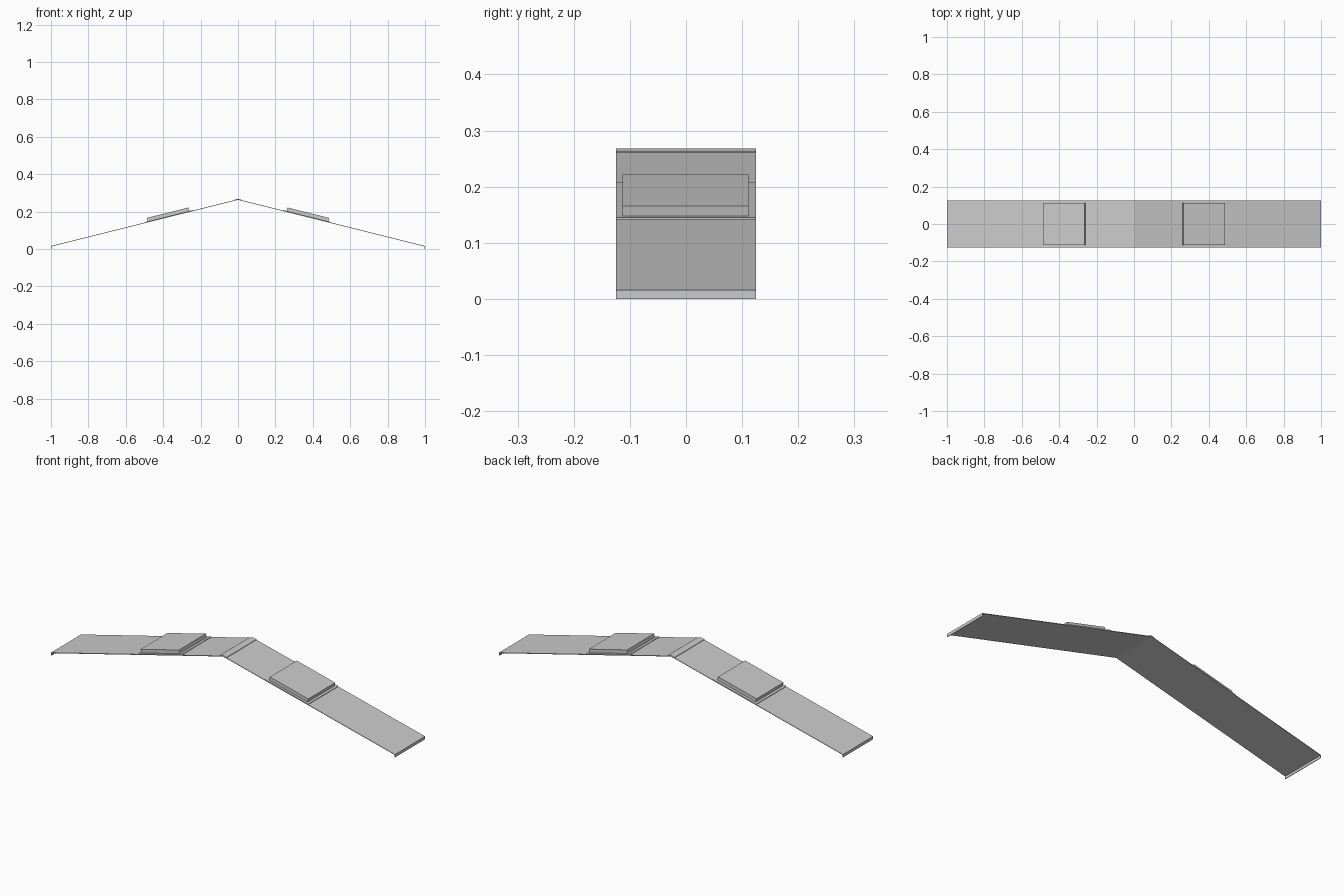
import bpy, bmesh

if "Cube" in bpy.data.objects:
    bpy.data.objects.remove(bpy.data.objects["Cube"])

W = 0.125          # half depth of the roof
PEAK = 0.2655      # top of sheet at ridge
SLOPE = 0.25


def top(x):
    return PEAK - SLOPE * abs(x)


def extrude(name, profile, y0, y1):
    """Closed x-z profile swept along y."""
    bm = bmesh.new()
    a = [bm.verts.new((x, y0, z)) for x, z in profile]
    b = [bm.verts.new((x, y1, z)) for x, z in profile]
    n = len(a)
    bm.faces.new(a)
    bm.faces.new(b[::-1])
    for i in range(n):
        j = (i + 1) % n
        bm.faces.new((a[i], b[i], b[j], a[j]))
    bmesh.ops.recalc_face_normals(bm, faces=bm.faces)
    me = bpy.data.meshes.new(name)
    bm.to_mesh(me)
    bm.free()
    ob = bpy.data.objects.new(name, me)
    bpy.context.collection.objects.link(ob)
    return ob


# gabled roof sheet with turned-down eave lips
t = 0.003
extrude("roof_sheet", [
    (-1, 0), (-1, top(1)), (0, PEAK), (1, top(1)), (1, 0),
    (0.997, 0), (0.997, top(0.997) - t), (0, PEAK - t),
    (-0.997, top(0.997) - t), (-0.997, 0)], -W, W)

# folded ridge cap
c, r = 0.02, 0.0025
extrude("ridge_cap", [
    (-c, top(c) - 0.001), (-c, top(c) + r), (0, PEAK + r),
    (c, top(c) + r), (c, top(c) - 0.001), (0, PEAK - 0.001)], -W, W)

for s, side in ((-1, "left"), (1, "right")):
    # raised flashing strip across the slope
    u, d, f = 0.241, 0.495, 0.003
    extrude(side + "_flashing", [
        (s * u, top(u) - 0.001), (s * u, top(u) + f),
        (s * d, top(d) + f), (s * d, top(d) - 0.001)], -W, W)

    # skylight box, square to the slope
    u, d, h = 0.26, 0.483, 0.0185
    nx, nz = 0.2425 * h, 0.970 * h
    extrude(side + "_skylight", [
        (s * u, top(u) + 0.002), (s * (u + nx), top(u) + f + nz),
        (s * (d + nx), top(d) + f + nz), (s * d, top(d) + 0.002)],
        -0.113, 0.111)
